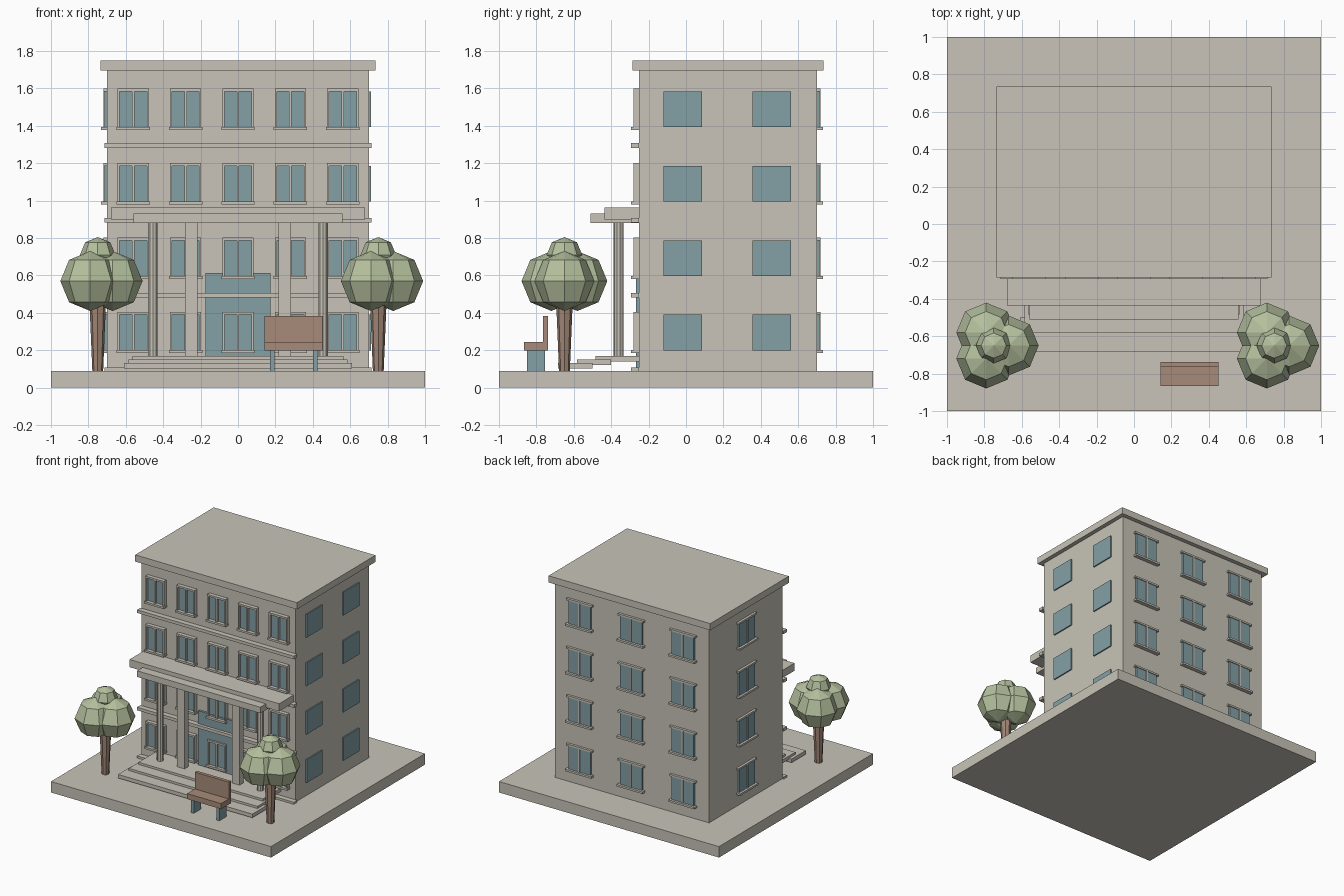
import bpy, math
from mathutils import Matrix, Vector

if "Cube" in bpy.data.objects:
    bpy.data.objects.remove(bpy.data.objects["Cube"])


def material(name, rgb):
    m = bpy.data.materials.new(name)
    m.diffuse_color = (*rgb, 1)
    m.use_nodes = True
    m.node_tree.nodes["Principled BSDF"].inputs["Base Color"].default_value = m.diffuse_color
    return m


STONE = material("warm_stone", (0.58, 0.55, 0.48))
GLASS = material("teal_glass", (0.23, 0.35, 0.38))
WOOD = material("bench_wood", (0.39, 0.26, 0.19))
BARK = material("bark", (0.35, 0.24, 0.18))
LEAF = material("leaf_green", (0.46, 0.53, 0.34))


def finish(name, mat):
    ob = bpy.context.object
    ob.name = name
    ob.data.materials.clear()
    ob.data.materials.append(mat)
    return ob


def box(name, x0, x1, y0, y1, z0, z1, mat=STONE, frame=None):
    """Box from its limits; frame places it in a wall's own axes."""
    bpy.ops.mesh.primitive_cube_add(size=1)
    ob = finish(name, mat)
    m = (Matrix.Translation(((x0 + x1) / 2, (y0 + y1) / 2, (z0 + z1) / 2))
         @ Matrix.Diagonal((x1 - x0, y1 - y0, z1 - z0, 1)))
    ob.data.transform((frame or Matrix()) @ m)
    return ob


def window(name, wall, u, z, w, frame_depth, sill_depth, sill_w, jambs):
    """Window on a wall: local x runs along the wall, local -y points outwards."""
    h = 0.19
    f = wall @ Matrix.Translation((u, 0, z))
    box(name + "_glass", -w / 2, w / 2, -0.014, 0.01, 0, h, GLASS, f)
    box(name + "_mullion", -0.006, 0.006, -frame_depth, 0, 0, h, STONE, f)
    top_w = w + 0.022 if jambs else sill_w
    box(name + "_lintel", -top_w / 2, top_w / 2, -frame_depth, 0, h, h + 0.015, STONE, f)
    box(name + "_sill", -sill_w / 2, sill_w / 2, -sill_depth, 0, -0.016, 0, STONE, f)
    if jambs:
        for s in (-1, 1):
            a, b = sorted((s * w / 2, s * (w / 2 + 0.011)))
            box(name + "_jamb", a, b, -frame_depth, 0, 0, h, STONE, f)


# Base, building body and roof slab
box("base_slab", -1, 1, -1, 1, 0, 0.09)
box("building_body", -0.70, 0.70, -0.25, 0.70, 0.09, 1.70)
box("roof_slab", -0.735, 0.735, -0.285, 0.735, 1.695, 1.75)

# Walls as local frames: front, back and left
front = Matrix.Translation((0, -0.25, 0))
back = Matrix.Translation((0, 0.70, 0)) @ Matrix.Rotation(math.pi, 4, 'Z')
left = Matrix.Translation((-0.70, 0.225, 0)) @ Matrix.Rotation(-math.pi / 2, 4, 'Z')

for floor in range(4):
    z = 0.20 + 0.398 * floor
    # Framed front windows
    for i in range(5):
        window("front_window", front, -0.56 + 0.28 * i, z, 0.145, 0.032, 0.043, 0.178, True)
    # Back and left windows with sill and lintel
    for u in (-0.47, 0, 0.47):
        window("back_window", back, u, z, 0.20, 0.02, 0.033, 0.236, False)
    window("left_window", left, 0, z, 0.20, 0.02, 0.033, 0.236, False)
    # Plain glass plates on the right wall
    for y in (-0.018, 0.458):
        box("right_window", 0.695, 0.71, y - 0.103, y + 0.103, z, z + 0.19, GLASS)
    # String course below each floor
    zb = 0.082 + 0.4 * floor
    box("string_course", -0.713, 0.713, -0.293, -0.25, zb, zb + 0.025)

# Entrance door glass
box("entrance_door", -0.175, 0.175, -0.268, -0.245, 0.09, 0.613, GLASS)

# Portico roof, columns and pilasters
box("portico_slab", -0.68, 0.68, -0.437, -0.25, 0.90, 0.963)
box("portico_beam", -0.56, 0.56, -0.51, -0.25, 0.88, 0.93)
for s in (-1, 1):
    bpy.ops.mesh.primitive_cylinder_add(vertices=10, radius=0.027, depth=0.73,
                                        location=(s * 0.455, -0.36, 0.525))
    finish("portico_column", STONE)
    box("pilaster", s * 0.25 - 0.034, s * 0.25 + 0.034, -0.385, -0.335, 0.15, 0.88)

# Entrance steps
for hw, y0, y1, z0, z1 in ((0.61, -0.685, -0.50, 0.102, 0.132),
                           (0.585, -0.583, -0.40, 0.122, 0.15),
                           (0.565, -0.485, -0.25, 0.14, 0.168)):
    box("entrance_step", -hw, hw, y0, y1, z0, z1)

# Bench
box("bench_seat", 0.143, 0.452, -0.865, -0.737, 0.20, 0.245, WOOD)
box("bench_back", 0.143, 0.452, -0.765, -0.737, 0.243, 0.383, WOOD)
for x in (0.182, 0.413):
    box("bench_leg", x - 0.012, x + 0.012, -0.85, -0.755, 0.09, 0.20, GLASS)

# Two trees: flared trunk, three low-poly crowns and a smaller top
for tx in (-0.75, 0.75):
    at = Vector((tx, -0.65, 0))
    bpy.ops.mesh.primitive_cone_add(vertices=8, radius1=0.029, radius2=0.046, depth=0.41,
                                    location=at + Vector((0, 0, 0.295)))
    finish("tree_trunk", BARK)
    balls = [(0.08 * math.cos(a), 0.08 * math.sin(a), 0.57, 0.16)
             for a in (0, math.tau / 3, 2 * math.tau / 3)] + [(0, 0, 0.71, 0.095)]
    for x, y, z, r in balls:
        bpy.ops.mesh.primitive_uv_sphere_add(segments=8, ring_count=4, radius=r,
                                             location=at + Vector((x, y, z)))
        finish("tree_crown", LEAF)
